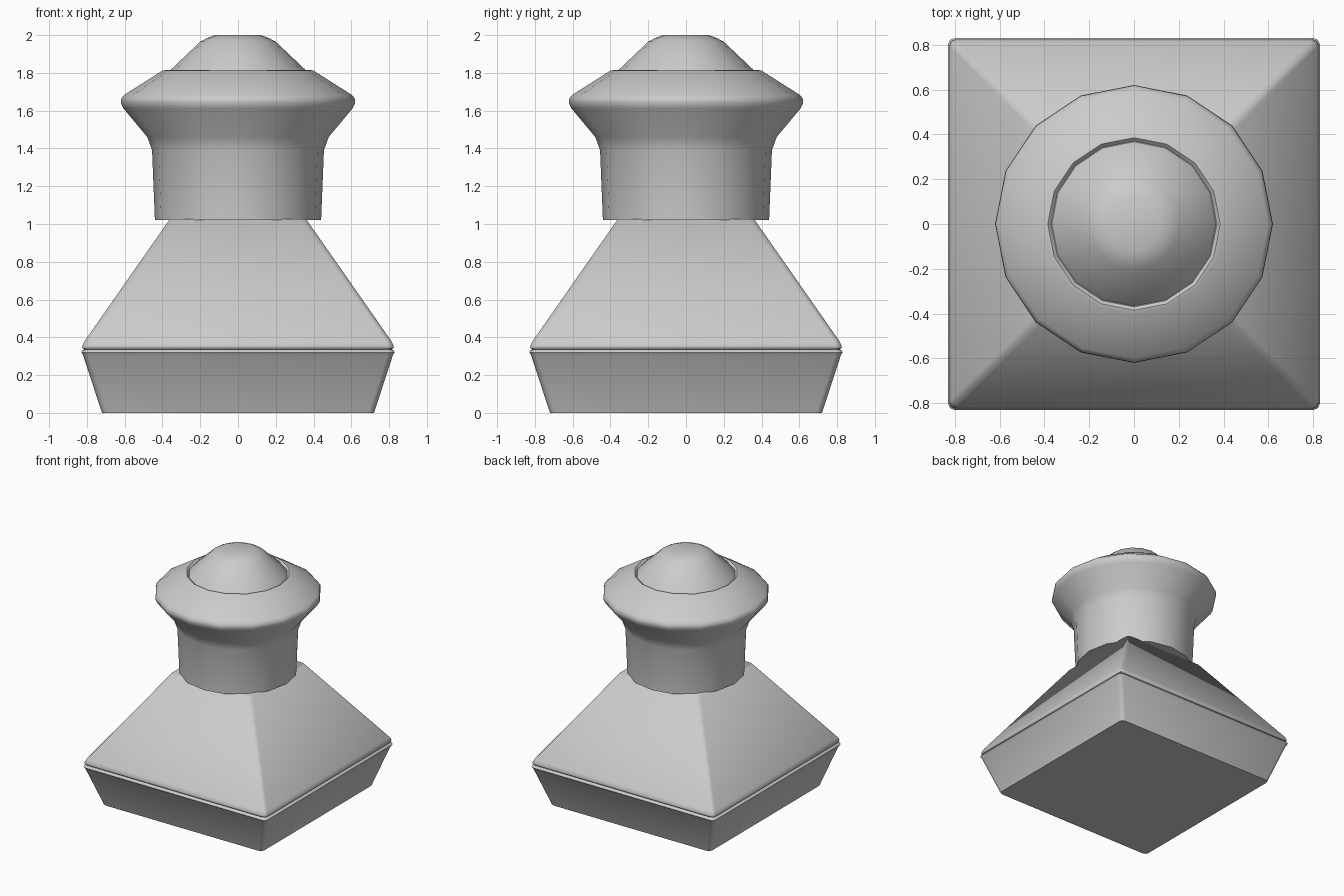
import bpy, bmesh, math

cube = bpy.data.objects.get("Cube")
if cube:
    bpy.data.objects.remove(cube, do_unlink=True)

grey = bpy.data.materials.new("plain grey")
grey.use_nodes = True
colour = (0.6, 0.6, 0.6, 1)
grey.diffuse_color = colour
grey.node_tree.nodes["Principled BSDF"].inputs["Base Color"].default_value = colour


def circle(size, sides=16):
    return [(size * math.cos(math.tau * i / sides), size * math.sin(math.tau * i / sides))
            for i in range(sides)]


def rounded_square(size, radius=0.03, steps=3):
    points = []
    for corner in range(4):
        mid = math.pi / 4 + corner * math.pi / 2
        inner = (size - radius) * math.sqrt(2)
        for s in range(steps):
            a = corner * math.pi / 2 + s / (steps - 1) * math.pi / 2
            points.append((inner * math.cos(mid) + radius * math.cos(a),
                           inner * math.sin(mid) + radius * math.sin(a)))
    return points


def stack(name, outline, profile, angle):
    """Joins copies of an outline at each (size, height) and caps both ends."""
    bm = bmesh.new()
    rings = [[bm.verts.new((x, y, z)) for x, y in outline(size)] for size, z in profile]
    count = len(rings[0])
    for low, high in zip(rings, rings[1:]):
        for i in range(count):
            j = (i + 1) % count
            bm.faces.new((low[i], low[j], high[j], high[i]))
    bm.faces.new(rings[0][::-1])
    bm.faces.new(rings[-1])
    mesh = bpy.data.meshes.new(name)
    bm.to_mesh(mesh)
    bm.free()
    mesh.materials.append(grey)
    obj = bpy.data.objects.new(name, mesh)
    bpy.context.collection.objects.link(obj)
    bpy.ops.object.select_all(action="DESELECT")
    obj.select_set(True)
    bpy.context.view_layer.objects.active = obj
    bpy.ops.object.shade_smooth_by_angle(angle=math.radians(angle))
    return obj


# Square foot flaring upward to the seam
stack("base", rounded_square,
      [(0.72, 0), (0.82, 0.305), (0.83, 0.32), (0.825, 0.33), (0.81, 0.336)], 50)

# Sloping shoulders, cut flat beneath the neck
stack("shoulders", rounded_square,
      [(0.81, 0.334), (0.822, 0.342), (0.824, 0.355), (0.812, 0.38), (0.36, 1.027)], 50)

# Round neck flaring into a rim, with a small step down at the top
stack("neck_and_rim", circle,
      [(0.44, 1.02), (0.455, 1.39), (0.48, 1.46), (0.605, 1.61), (0.62, 1.64),
       (0.618, 1.665), (0.6, 1.685), (0.4, 1.812), (0.385, 1.815), (0.37, 1.8)], 42)

# Domed stopper top
stack("stopper_cap", circle,
      [(0.37, 1.795), (0.355, 1.818), (0.2, 1.965), (0.165, 1.984), (0.12, 2.0)], 42)
